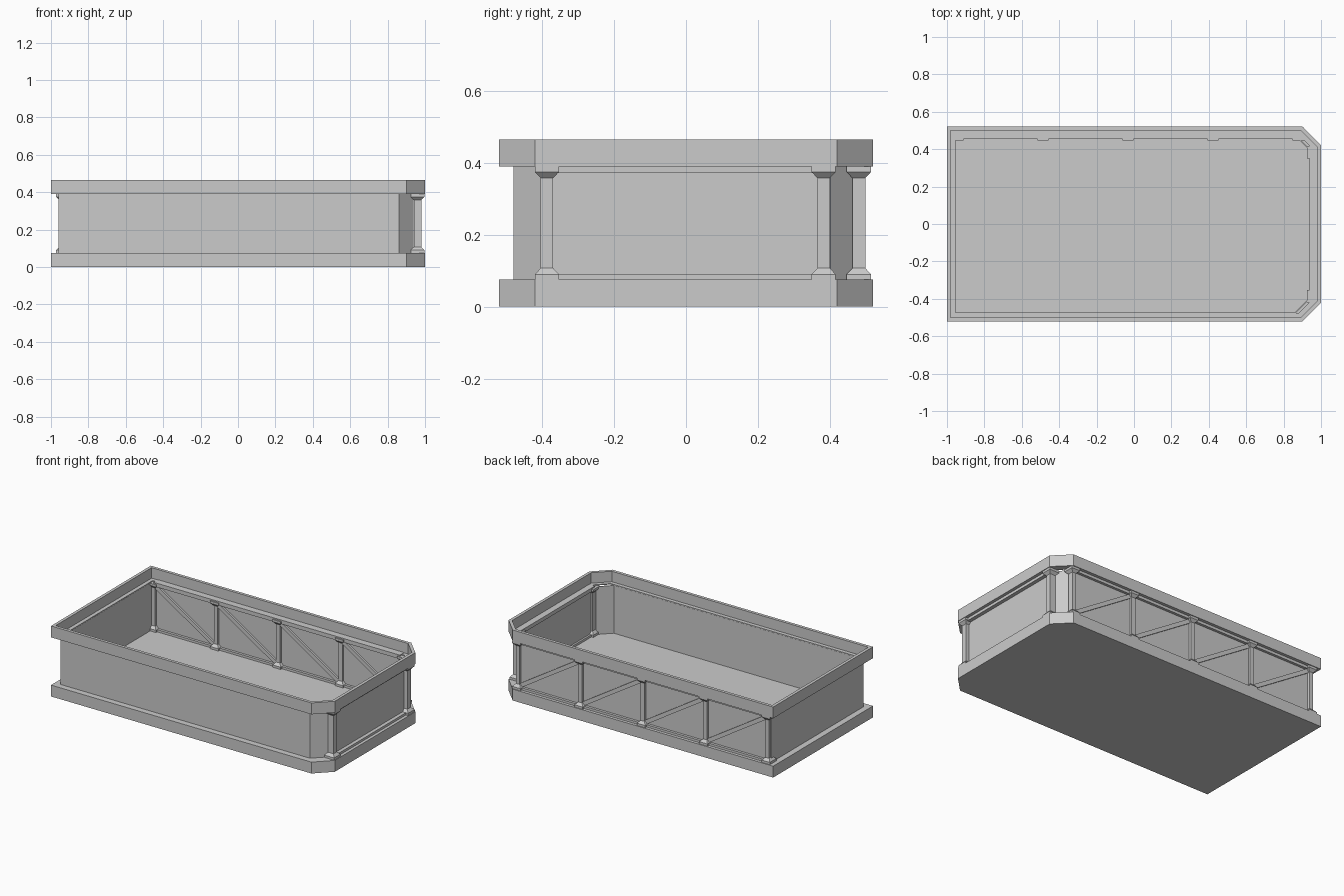
import bpy, bmesh, math
from mathutils import Vector

cube = bpy.data.objects.get("Cube")
if cube:
    bpy.data.objects.remove(cube, do_unlink=True)

grey = bpy.data.materials.new("light_grey")
grey.use_nodes = True
COLOR = (0.6, 0.6, 0.6, 1)
grey.diffuse_color = COLOR
grey.node_tree.nodes["Principled BSDF"].inputs["Base Color"].default_value = COLOR


def finish(name, bm):
    bmesh.ops.recalc_face_normals(bm, faces=bm.faces)
    mesh = bpy.data.meshes.new(name)
    bm.to_mesh(mesh)
    bm.free()
    mesh.materials.append(grey)
    obj = bpy.data.objects.new(name, mesh)
    bpy.context.collection.objects.link(obj)
    return obj


def stack(name, rings, closed=False):
    """Skin a series of equal rings; cap the ends, or join last to first."""
    bm = bmesh.new()
    loops = [[bm.verts.new(p) for p in ring] for ring in rings]
    pairs = list(zip(loops, loops[1:]))
    if closed:
        pairs.append((loops[-1], loops[0]))
    else:
        bm.faces.new(loops[0])
        bm.faces.new(loops[-1])
    n = len(loops[0])
    for a, b in pairs:
        for i in range(n):
            j = (i + 1) % n
            bm.faces.new((a[i], a[j], b[j], b[i]))
    return finish(name, bm)


def rect(x0, x1, y0, y1, z):
    return [(x0, y0, z), (x1, y0, z), (x1, y1, z), (x0, y1, z)]


def box(name, x0, x1, y0, y1, z0, z1):
    return stack(name, [rect(x0, x1, y0, y1, z0), rect(x0, x1, y0, y1, z1)])


def outline(inset, z):
    """Rectangle with the two right-hand corners cut off."""
    x, y = 1 - inset, 0.52 - inset
    c = 0.1 - inset * (2 - math.sqrt(2))
    return [(-x, -y, z), (x - c, -y, z), (x, -y + c, z),
            (x, y - c, z), (x - c, y, z), (-x, y, z)]


def wall(name, path, thickness=0.006):
    """Upright thin wall along a path, thickened towards the inside."""
    bm = bmesh.new()
    low = [bm.verts.new((x, y, FLOOR)) for x, y in path]
    high = [bm.verts.new((x, y, BAND)) for x, y in path]
    for i in range(len(path) - 1):
        bm.faces.new((low[i], low[i + 1], high[i + 1], high[i]))
    obj = finish(name, bm)
    solid = obj.modifiers.new("thickness", "SOLIDIFY")
    solid.thickness = thickness
    solid.offset = 0
    solid.use_even_offset = True


def post(name, cx, cy, wx, wy):
    """Slim post with a flared block at each end."""
    flare, block, taper = 0.016, 0.015, 0.032

    def ring(grow, z):
        return rect(cx - wx - grow, cx + wx + grow,
                    cy - wy - grow, cy + wy + grow, z)
    stack(name, [ring(flare, FLOOR), ring(flare, FLOOR + block),
                 ring(0, FLOOR + taper), ring(0, BAND - taper),
                 ring(flare, BAND - block), ring(flare, BAND)])


FLOOR, BAND, TOP = 0.075, 0.39, 0.465

# Base slab, also the floor
stack("base_slab", [outline(0, 0), outline(0, FLOOR)])

# Upper band: thin rim with a low inner ledge
stack("upper_band", [outline(0, BAND), outline(0, TOP), outline(0.02, TOP),
                     outline(0.02, BAND + 0.006), outline(0.045, BAND + 0.006),
                     outline(0.045, BAND)], closed=True)

# Plain walls and corner walls
wall("plain_walls", [(-0.957, 0.483), (-0.957, -0.477),
                     (0.86, -0.477), (0.937, -0.4)])
wall("back_corner_wall", [(0.937, 0.4), (0.867, 0.468)])

# Right-hand window: pane, rails and posts
box("side_pane", 0.95, 0.956, -0.39, 0.39, FLOOR, BAND)
box("side_sill", 0.938, 0.98, -0.39, 0.39, FLOOR, FLOOR + 0.015)
box("side_head", 0.938, 0.98, -0.39, 0.39, BAND - 0.018, BAND + 0.007)
for side, y in (("front", -0.387), ("back", 0.383)):
    post("side_post_" + side, 0.96, y, 0.02, 0.0175)

# Back window: pane, rails and evenly spaced posts
POSTS = [-0.942 + 0.455 * i for i in range(5)]
box("back_pane", POSTS[0], POSTS[-1], 0.477, 0.483, FLOOR, BAND)
box("back_sill", POSTS[0], POSTS[-1], 0.46, 0.5, FLOOR, FLOOR + 0.015)
box("back_head", -0.935, 0.862, 0.455, 0.5, BAND - 0.018, BAND + 0.008)
for i, x in enumerate(POSTS):
    post("back_post_%d" % (i + 1), x, 0.481, 0.014, 0.018)

# Diagonal braces, one per bay
for i, (xa, xb) in enumerate(zip(POSTS, POSTS[1:])):
    start = Vector((xa + 0.01, 0, BAND - 0.02))
    end = Vector((xb - 0.01, 0, FLOOR + 0.02))
    along = (end - start).normalized()
    half = Vector((-along.z, 0, along.x)) * 0.013
    corners = [start - half, end - half, end + half, start + half]
    stack("brace_%d" % (i + 1),
          [[(p.x, y, p.z) for p in corners] for y in (0.464, 0.492)])
